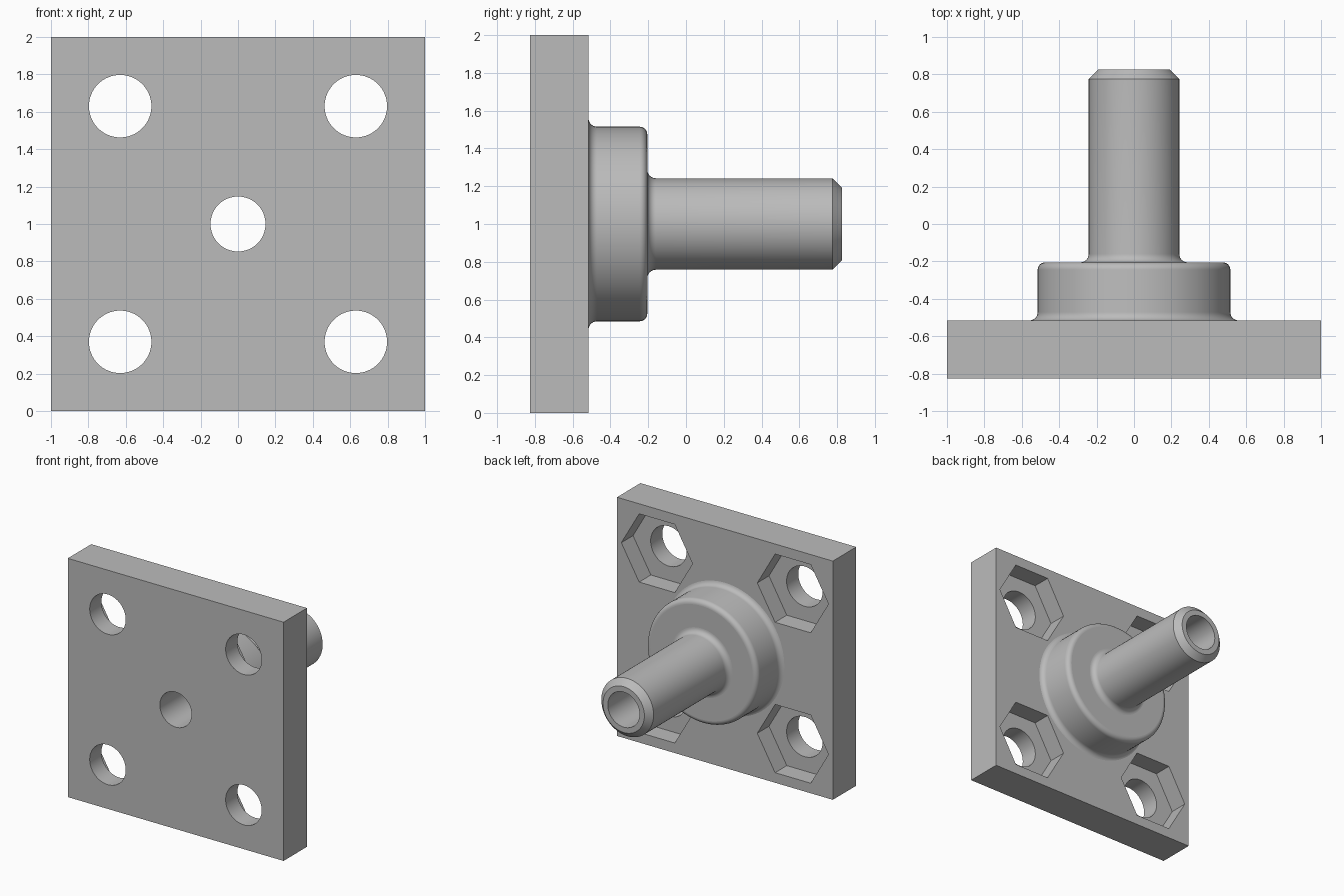
import bpy, bmesh, math
from mathutils import Matrix

if "Cube" in bpy.data.objects:
    bpy.data.objects.remove(bpy.data.objects["Cube"])

CZ = 1.0                       # height of the shaft axis
FRONT, BACK, TIP = -0.825, -0.515, 0.825
HOLE = 0.63                    # bolt hole offset from the axis

metal = bpy.data.materials.new("plain_grey")
metal.diffuse_color = (0.5, 0.5, 0.5, 1)
metal.use_nodes = True
metal.node_tree.nodes["Principled BSDF"].inputs["Base Color"].default_value = metal.diffuse_color


def make_object(name, bm):
    bmesh.ops.recalc_face_normals(bm, faces=bm.faces)
    me = bpy.data.meshes.new(name)
    bm.to_mesh(me)
    bm.free()
    me.materials.append(metal)
    ob = bpy.data.objects.new(name, me)
    bpy.context.collection.objects.link(ob)
    return ob


def prism(name, sides, radius, x, z, y0, y1):
    """Prism along y; the first corner points along +x."""
    bm = bmesh.new()
    ring = [bm.verts.new((x + radius * math.cos(2 * math.pi * i / sides), y0,
                          z + radius * math.sin(2 * math.pi * i / sides)))
            for i in range(sides)]
    face = bm.faces.new(ring)
    ext = bmesh.ops.extrude_face_region(bm, geom=[face])["geom"]
    bmesh.ops.translate(bm, vec=(0, y1 - y0, 0),
                        verts=[v for v in ext if isinstance(v, bmesh.types.BMVert)])
    return make_object(name, bm)


def arc(r, y, rad, a0, a1, n=8):
    """Points of a rounded corner in the (radius, y) profile."""
    return [(r + rad * math.cos(math.radians(a0 + (a1 - a0) * i / n)),
             y + rad * math.sin(math.radians(a0 + (a1 - a0) * i / n)))
            for i in range(n + 1)]


def lathe(name, profile, sides=96):
    """Closed solid turned about the y axis."""
    bm = bmesh.new()
    rings = [[bm.verts.new((r * math.cos(2 * math.pi * i / sides), y,
                            CZ + r * math.sin(2 * math.pi * i / sides)))
              for i in range(sides)] for r, y in profile]
    for a, b in zip(rings, rings[1:]):
        for i in range(sides):
            j = (i + 1) % sides
            bm.faces.new((a[i], a[j], b[j], b[i]))
    bm.faces.new(rings[0])
    bm.faces.new(rings[-1])
    return make_object(name, bm)


def combine(target, other, operation):
    mod = target.modifiers.new(operation, "BOOLEAN")
    mod.operation, mod.solver, mod.object = operation, "EXACT", other
    bpy.context.view_layer.objects.active = target
    bpy.ops.object.modifier_apply(modifier=mod.name)
    bpy.data.objects.remove(other, do_unlink=True)


# square mounting plate
bm = bmesh.new()
bmesh.ops.create_cube(bm, size=1, matrix=Matrix.Translation((0, (FRONT + BACK) / 2, CZ))
                      @ Matrix.Diagonal((2, BACK - FRONT, 2, 1)))
plate = make_object("flange_plate_with_shaft", bm)

# hub and shaft with fillets, rounded rim and chamfered tip
profile = ([(0.56, BACK - 0.08)]
           + arc(0.56, BACK + 0.044, 0.045, 270, 180)
           + arc(0.475, -0.245, 0.04, 0, 90)
           + arc(0.287, -0.16, 0.045, 270, 180)
           + [(0.242, TIP - 0.05), (0.192, TIP)])
combine(plate, lathe("hub_and_shaft", profile), "UNION")

# through bore, corner bolt holes and hexagonal nut pockets
combine(plate, prism("bore", 64, 0.147, 0, CZ, -1, 1), "DIFFERENCE")
for sx in (-1, 1):
    for sz in (-1, 1):
        x, z = sx * HOLE, CZ + sz * HOLE
        combine(plate, prism("bolt_hole", 64, 0.167, x, z, -1, 0), "DIFFERENCE")
        combine(plate, prism("nut_pocket", 6, 0.33, x, z, BACK - 0.155, 0), "DIFFERENCE")

# smooth turned surfaces, crisp flats and corners
bm = bmesh.new()
bm.from_mesh(plate.data)
for f in bm.faces:
    f.smooth = abs(f.normal.y) < 0.999
for e in bm.edges:
    e.smooth = len(e.link_faces) == 2 and e.calc_face_angle(0) < math.radians(30)
bm.to_mesh(plate.data)
bm.free()
